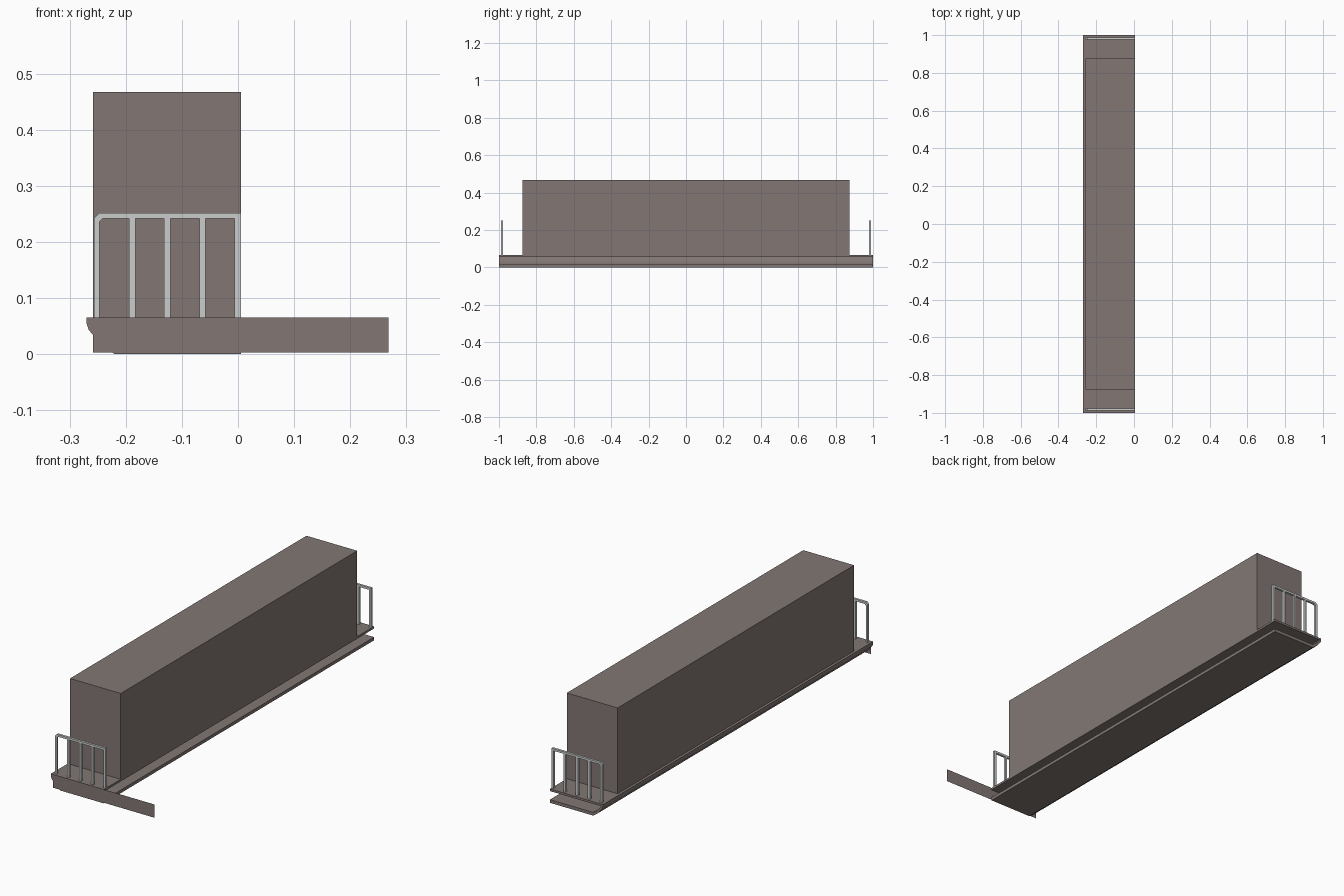
import bpy
import bmesh

if "Cube" in bpy.data.objects:
    bpy.data.objects.remove(bpy.data.objects["Cube"])


def make_material(name, rgb):
    m = bpy.data.materials.new(name)
    m.diffuse_color = (*rgb, 1.0)
    m.use_nodes = True
    m.node_tree.nodes["Principled BSDF"].inputs["Base Color"].default_value = m.diffuse_color
    return m


BROWN = make_material("taupe brown", (0.225, 0.187, 0.175))
GREY = make_material("light grey", (0.60, 0.61, 0.61))


def finish(name, bm, mat):
    bmesh.ops.recalc_face_normals(bm, faces=bm.faces)
    me = bpy.data.meshes.new(name)
    bm.to_mesh(me)
    bm.free()
    me.materials.append(mat)
    ob = bpy.data.objects.new(name, me)
    bpy.context.collection.objects.link(ob)
    return ob


def add_box(bm, x0, x1, y0, y1, z0, z1):
    vs = bmesh.ops.create_cube(bm, size=1)["verts"]
    for v in vs:
        v.co = (x1 if v.co.x > 0 else x0,
                y1 if v.co.y > 0 else y0,
                z1 if v.co.z > 0 else z0)


def add_strip(bm, outer, inner, y0, y1):
    """Extrude the band between two matching xz outlines along y."""
    rings = []
    for (ox, oz), (ix, iz) in zip(outer, inner):
        rings.append([bm.verts.new(c) for c in
                      ((ox, y0, oz), (ox, y1, oz), (ix, y1, iz), (ix, y0, iz))])
    for a, b in zip(rings, rings[1:]):
        for i in range(4):
            j = (i + 1) % 4
            bm.faces.new((a[i], a[j], b[j], b[i]))
    bm.faces.new(rings[0])
    bm.faces.new(rings[-1][::-1])


# Long box body
bm = bmesh.new()
add_box(bm, -0.258, 0.005, -0.875, 0.875, 0.065, 0.467)
finish("body", bm, BROWN)

# Channel-shaped base: deck, rounded left edge and bottom plate
outer = [(0.005, 0.065), (-0.27, 0.065), (-0.27, 0.055), (-0.266, 0.043),
         (-0.258, 0.034), (-0.243, 0.017), (-0.22, 0.0), (0.005, 0.0)]
inner = [(0.005, 0.055), (-0.259, 0.055), (-0.258, 0.052), (-0.255, 0.047),
         (-0.249, 0.040), (-0.236, 0.027), (-0.217, 0.015), (0.005, 0.015)]
bm = bmesh.new()
add_strip(bm, outer, inner, -1.0, 1.0)
finish("base_channel", bm, BROWN)

# Thin front panel reaching out to the right
bm = bmesh.new()
bm.faces.new([bm.verts.new((x, -1.0, z)) for x, z in
              ((-0.258, 0.003), (0.268, 0.003), (0.268, 0.065), (-0.258, 0.065))])
finish("front_panel", bm, BROWN)

# Railing at each end: frame with one cut corner, plus three inner posts
frame_out = [(-0.257, 0.065), (-0.257, 0.242), (-0.247, 0.252),
             (0.005, 0.252), (0.005, 0.065)]
frame_in = [(-0.247, 0.065), (-0.247, 0.236), (-0.241, 0.242),
            (-0.006, 0.242), (-0.006, 0.065)]
for name, y in (("front_railing", -0.983), ("back_railing", 0.983)):
    bm = bmesh.new()
    add_strip(bm, frame_out, frame_in, y - 0.0055, y + 0.0055)
    for x in (-0.1885, -0.126, -0.0635):
        add_box(bm, x - 0.0055, x + 0.0055, y - 0.0055, y + 0.0055, 0.065, 0.242)
    finish(name, bm, GREY)
